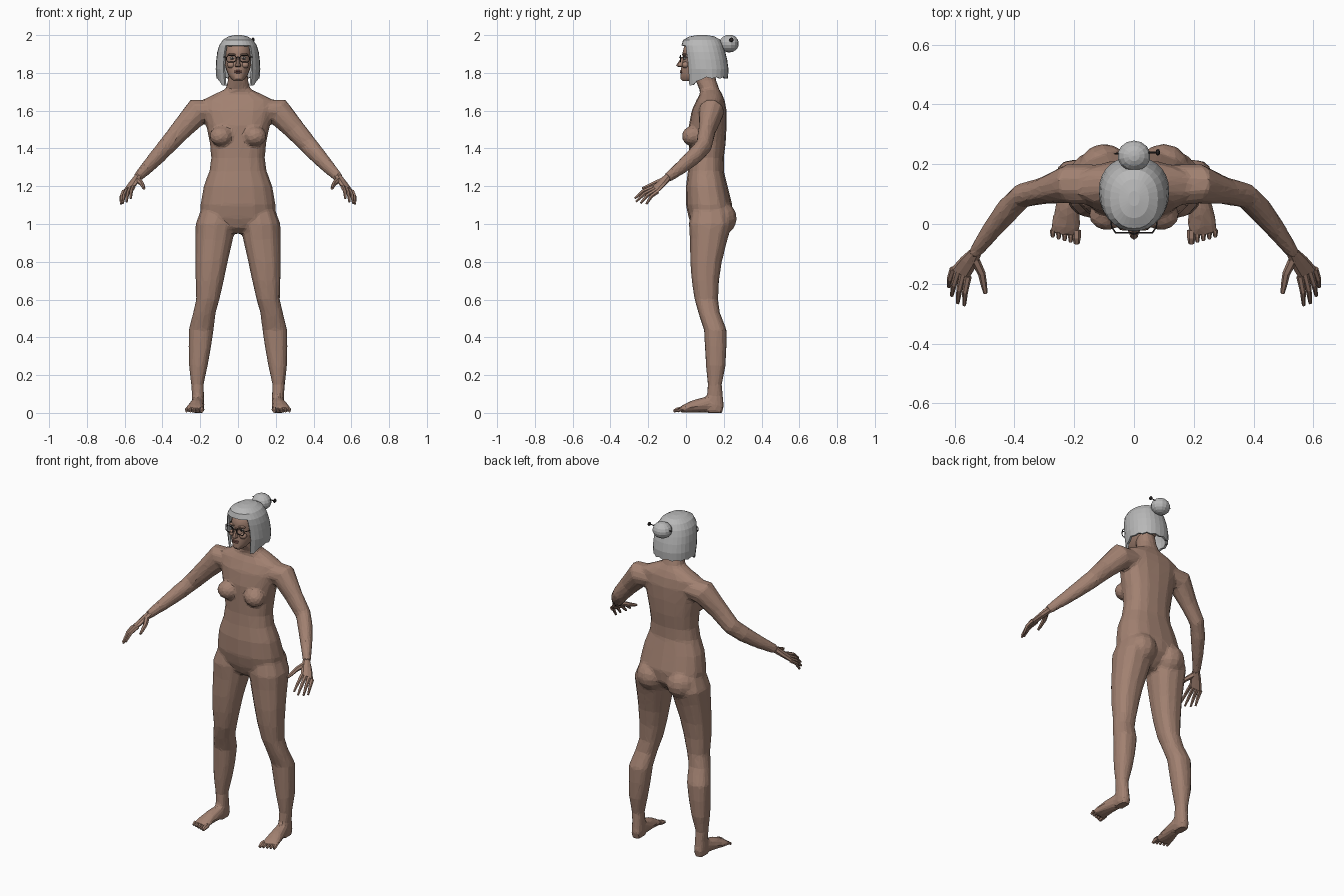
import bpy, bmesh, math
from mathutils import Vector, Matrix

if "Cube" in bpy.data.objects:
    bpy.data.objects.remove(bpy.data.objects["Cube"])


def material(name, rgb):
    m = bpy.data.materials.new(name)
    m.use_nodes = True
    m.diffuse_color = (*rgb, 1)
    m.node_tree.nodes["Principled BSDF"].inputs["Base Color"].default_value = (*rgb, 1)
    return m


SKIN = material("skin", (0.36, 0.22, 0.165))
HAIR = material("grey hair", (0.48, 0.48, 0.48))
DARK = material("dark frame", (0.03, 0.025, 0.025))
LIP = material("lips", (0.25, 0.11, 0.09))
EYE = material("eye white", (0.6, 0.57, 0.53))


def finish(name, bm, mat, mirror=False, smooth=False):
    bmesh.ops.recalc_face_normals(bm, faces=bm.faces)
    me = bpy.data.meshes.new(name)
    bm.to_mesh(me)
    bm.free()
    me.materials.append(mat)
    ob = bpy.data.objects.new(name, me)
    bpy.context.collection.objects.link(ob)
    if mirror:
        mod = ob.modifiers.new("mirror", 'MIRROR')
        mod.use_mirror_merge = False
    if smooth:
        bpy.ops.object.select_all(action='DESELECT')
        ob.select_set(True)
        bpy.context.view_layer.objects.active = ob
        bpy.ops.object.shade_smooth_by_angle(angle=math.radians(35))
    return ob


def skin_rings(bm, rings, caps=(True, True)):
    loops = [[bm.verts.new(p) for p in ring] for ring in rings]
    n = len(loops[0])
    for a, b in zip(loops, loops[1:]):
        for i in range(n):
            j = (i + 1) % n
            bm.faces.new((a[i], a[j], b[j], b[i]))
    if caps[0]:
        bm.faces.new(loops[0])
    if caps[1]:
        bm.faces.new(loops[-1])
    return loops


def power(v, e):
    return math.copysign(abs(v) ** e, v)


def stack(bm, rows, n=16, e=0.85, caps=(True, True)):
    """Loft level rings: height, centre x, half width, front y, back y."""
    rings = []
    for z, cx, hw, yf, yb in rows:
        ring = []
        for i in range(n):
            a = 2 * math.pi * i / n
            ring.append((cx + hw * power(math.sin(a), e),
                         (yf + yb) / 2 - (yb - yf) / 2 * power(math.cos(a), e), z))
        rings.append(ring)
    return skin_rings(bm, rings, caps)


def tube(bm, pts, n=8):
    """Loft along a path: x, y, z, side radius, upright radius."""
    rings = []
    for i, p in enumerate(pts):
        q = [Vector(pts[max(0, min(len(pts) - 1, k))][:3]) for k in (i - 1, i + 1)]
        d = (q[1] - q[0]).normalized()
        u = d.cross(Vector((0, 0, 1))).normalized()
        w = u.cross(d)
        c = Vector(p[:3])
        r1, r2 = p[3], p[-1]
        rings.append([c + u * r1 * math.cos(2 * math.pi * k / n)
                      + w * r2 * math.sin(2 * math.pi * k / n) for k in range(n)])
    skin_rings(bm, rings)


def ball(bm, c, r, seg=12):
    mat = Matrix.Translation(c) @ Matrix.Diagonal((*r, 1))
    bmesh.ops.create_uvsphere(bm, u_segments=seg, v_segments=seg * 2 // 3, radius=1, matrix=mat)


# Body: torso, limbs and feet fused into one faceted skin
bm = bmesh.new()
torso = [(.95, .04, .07, .16), (.98, .12, .035, .2), (1.03, .195, .015, .24),
         (1.1, .2, 0, .245), (1.2, .182, 0, .22), (1.28, .152, .01, .2),
         (1.35, .142, .015, .2), (1.43, .15, .015, .21), (1.52, .168, .015, .215),
         (1.6, .19, .03, .215), (1.655, .19, .055, .205), (1.69, .12, .075, .19),
         (1.715, .065, .07, .175), (1.76, .054, .05, .16), (1.82, .05, .045, .15)]
stack(bm, [(z, 0, hw, f, b) for z, hw, f, b in torso])
leg = [(1.08, .105, .09, .03, .23), (1.0, .12, .105, .015, .245), (.92, .126, .1, .02, .22),
       (.8, .14, .086, .022, .19), (.7, .15, .075, .03, .175), (.6, .16, .062, .045, .17),
       (.53, .178, .06, .065, .18), (.44, .195, .066, .095, .215), (.35, .202, .06, .1, .215),
       (.25, .21, .05, .105, .21), (.15, .215, .033, .115, .19), (.09, .212, .032, .11, .195),
       (.04, .212, .034, .1, .2), (0, .212, .03, .11, .195)]
foot = [(.21, .195, .025, .025, .025), (.212, .12, .045, .036, .045),
        (.222, .05, .036, .043, .036), (.23, -.01, .022, .052, .022), (.232, -.035, .014, .048, .014)]
arm = [(.13, .13, 1.6, .07, .06), (.215, .135, 1.595, .068, .075), (.3, .112, 1.5, .046, .058),
       (.375, .095, 1.415, .042, .05), (.42, .05, 1.365, .042, .046),
       (.48, -.025, 1.3, .033, .037), (.535, -.1, 1.243, .022, .026)]


def flip(rows, s, k):
    return [(*r[:k], s * r[k], *r[k + 1:]) for r in rows]


for s in (1, -1):
    stack(bm, flip(leg, s, 1), 12)
    tube(bm, flip(foot, s, 0))
    tube(bm, flip(arm, s, 0), 10)
    ball(bm, (s * .09, .03, 1.465), (.062, .052, .052))
    ball(bm, (s * .1, .18, 1.03), (.09, .09, .09))
body = finish("body", bm, SKIN)
mod = body.modifiers.new("fuse", 'REMESH')
mod.mode = 'VOXEL'
mod.voxel_size = 0.009
mod = body.modifiers.new("soften", 'SMOOTH')
mod.iterations = 5
mod = body.modifiers.new("facet", 'DECIMATE')
mod.ratio = 0.07

# Toes
bm = bmesh.new()
for i in range(5):
    x, r = .192 + .02 * i, (.014 if i == 0 else .009)
    tube(bm, [(x, -.02, .02, r, r), (x, -.045 + .004 * i, .017, r, r), (x, -.066 + .006 * i, .009, r * .7, .008)], 6)
finish("toes", bm, SKIN, mirror=True)

# Hands: palm, four fingers and thumb
bm = bmesh.new()
knuckle_a, knuckle_b = Vector((.555, -.175, 1.195)), Vector((.605, -.15, 1.172))
wrist = Vector((.53, -.094, 1.248))
across = (knuckle_b - knuckle_a).normalized()
rings = []
for t, w in ((0, .022), (.45, .032), (1, .037)):
    c = wrist.lerp((knuckle_a + knuckle_b) / 2, t)
    along = ((knuckle_a + knuckle_b) / 2 - wrist).normalized()
    thick = across.cross(along).normalized() * (.021 - .009 * t)
    rings.append([c + across * w * math.cos(k * math.pi / 4) + thick * math.sin(k * math.pi / 4) for k in range(8)])
skin_rings(bm, rings)
tips = [(.568, -.272, 1.135), (.59, -.265, 1.118), (.61, -.24, 1.11), (.62, -.21, 1.105)]
for i, tip in enumerate(tips):
    a, b = knuckle_a.lerp(knuckle_b, i / 3), Vector(tip)
    mid = a.lerp(b, .5) + Vector((.004, -.004, .008))
    tube(bm, [(*a, .012), (*mid, .01), (*b, .006)], 6)
tube(bm, [(.535, -.115, 1.235, .016), (.51, -.165, 1.215, .013), (.503, -.2, 1.2, .011), (.497, -.232, 1.188, .007)], 6)
finish("hands", bm, SKIN, mirror=True)

# Head with nose, cheeks and chin
bm = bmesh.new()
head = [(1.757, .022, -.018, .03), (1.768, .036, -.028, .07), (1.79, .052, -.028, .12),
        (1.815, .062, -.027, .15), (1.85, .071, -.022, .17), (1.88, .074, -.014, .18),
        (1.9, .075, -.02, .185), (1.94, .07, -.01, .18), (1.97, .05, .02, .15)]
stack(bm, [(z, 0, hw, f, b) for z, hw, f, b in head], 20, 1)
stack(bm, [(1.83, 0, .012, -.036, 0), (1.837, 0, .017, -.053, 0), (1.85, 0, .012, -.046, 0),
           (1.885, 0, .007, -.022, 0)], 8, 1)
for s in (1, -1):
    ball(bm, (s * .036, -.002, 1.842), (.022, .02, .018))
    ball(bm, (s * .03, -.008, 1.897), (.025, .014, .007), 9)
finish("head", bm, SKIN, smooth=True)

# Mouth and eyes
bm = bmesh.new()
for z in (1.802, 1.81):
    ball(bm, (0, -.024, z), (.021, .009, .005), 9)
finish("mouth", bm, LIP)
bm = bmesh.new()
ball(bm, (.03, -.006, 1.877), (.014, .008, .007), 9)
finish("eyes", bm, EYE, mirror=True)
bm = bmesh.new()
ball(bm, (.03, -.012, 1.877), (.006, .004, .006), 9)
finish("pupils", bm, DARK, mirror=True)


# Glasses bent from thin wire
def wire(name, pts, cyclic=False, r=.0025):
    cu = bpy.data.curves.new(name, 'CURVE')
    cu.dimensions = '3D'
    cu.bevel_depth = r
    cu.bevel_resolution = 1
    sp = cu.splines.new('POLY')
    sp.points.add(len(pts) - 1)
    for p, co in zip(sp.points, pts):
        p.co = (*co, 1)
    sp.use_cyclic_u = cyclic
    cu.materials.append(DARK)
    bpy.context.collection.objects.link(bpy.data.objects.new(name, cu))


for s, side in ((1, "left"), (-1, "right")):
    angles = [k * math.pi / 8 for k in range(16)]
    wire(side + "_rim", [(s * (.036 + .025 * power(math.cos(a), .7)), -.03,
                          1.875 + .018 * power(math.sin(a), .7)) for a in angles], True)
    wire(side + "_temple", [(s * .061, -.03, 1.882), (s * .075, -.01, 1.884), (s * .08, .08, 1.88)])
wire("bridge", [(-.012, -.03, 1.88), (0, -.034, 1.884), (.012, -.03, 1.88)])

# Bobbed hair with a face opening and longer front locks
bm = bmesh.new()
bob = [(1.77, .115, -.005, .222), (1.82, .118, -.01, .225), (1.87, .115, -.015, .218),
       (1.91, .11, -.02, .208), (1.945, .1, -.024, .198), (1.975, .08, -.015, .182),
       (1.993, .05, .02, .15), (2.0, .018, .06, .11)]
loops = stack(bm, [(z, 0, hw, f, b) for z, hw, f, b in bob], 28, .9, (False, True))
for i, v in enumerate(loops[0]):
    v.co.z -= .05 * max(0, min(1, (.09 - v.co.y) / .08)) - .008 * (i % 2)
    if v.co.y < .08:
        v.co.x *= .93
opening = [f for f in bm.faces if f.calc_center_median().y < .035 and f.calc_center_median().z < 1.928
           and abs(f.calc_center_median().x) < .074]
bmesh.ops.delete(bm, geom=opening, context='FACES')
hair = finish("hair", bm, HAIR)
mod = hair.modifiers.new("thickness", 'SOLIDIFY')
mod.thickness = .012

# Bun and its pin
bm = bmesh.new()
ball(bm, (0, .228, 1.955), (.056, .052, .047), 14)
finish("bun", bm, HAIR)
wire("hair_pin", [(-.065, .235, 1.965), (.08, .24, 1.975)], r=.003)
bm = bmesh.new()
ball(bm, (.08, .24, 1.975), (.008, .012, .012), 8)
finish("pin_bead", bm, DARK)
